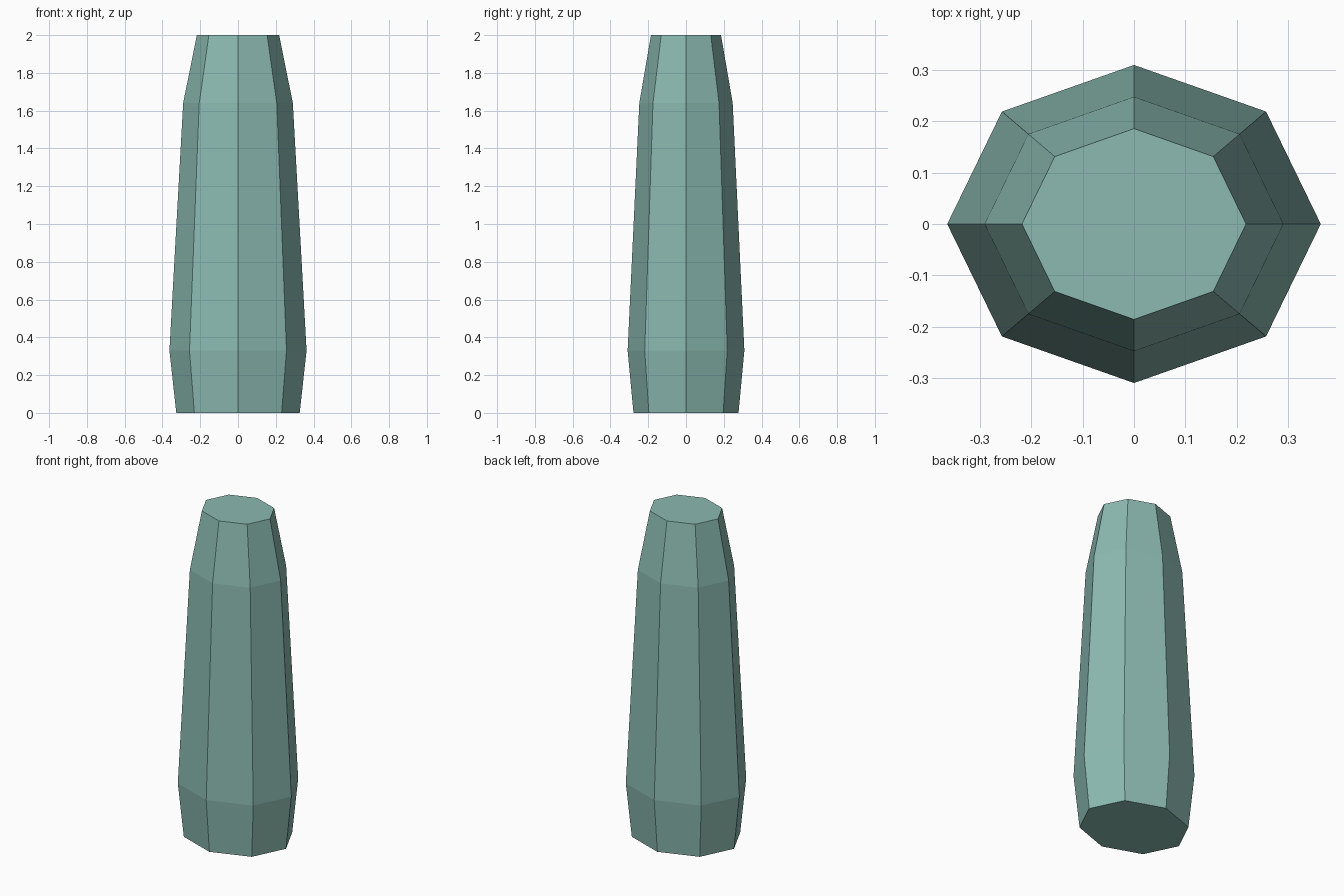
import bpy
import bmesh
from math import cos, sin, pi

cube = bpy.data.objects.get("Cube")
if cube:
    bpy.data.objects.remove(cube, do_unlink=True)

# Single muted teal colour
teal = bpy.data.materials.new("muted_teal")
teal.use_nodes = True
colour = (0.26, 0.49, 0.44, 1.0)
teal.diffuse_color = colour
teal.node_tree.nodes["Principled BSDF"].inputs["Base Color"].default_value = colour

SIDES = 8
RADIUS_X, RADIUS_Y = 0.363, 0.309
# Height and relative width of each ring
PROFILE = [(0, 0.9), (0.33, 1), (1.64, 0.8), (2, 0.6)]

# Tapered oval column with flat facets
bm = bmesh.new()
rings = []
for z, scale in PROFILE:
    angles = [2 * pi * i / SIDES for i in range(SIDES)]
    rings.append([bm.verts.new((RADIUS_X * scale * cos(a), RADIUS_Y * scale * sin(a), z))
                  for a in angles])
for low, high in zip(rings, rings[1:]):
    for i in range(SIDES):
        j = (i + 1) % SIDES
        bm.faces.new((low[i], low[j], high[j], high[i]))

# Flat end caps
bm.faces.new(reversed(rings[0]))
bm.faces.new(rings[-1])

mesh = bpy.data.meshes.new("tapered_column")
bm.to_mesh(mesh)
bm.free()
mesh.materials.append(teal)
column = bpy.data.objects.new("tapered_column", mesh)
bpy.context.collection.objects.link(column)
